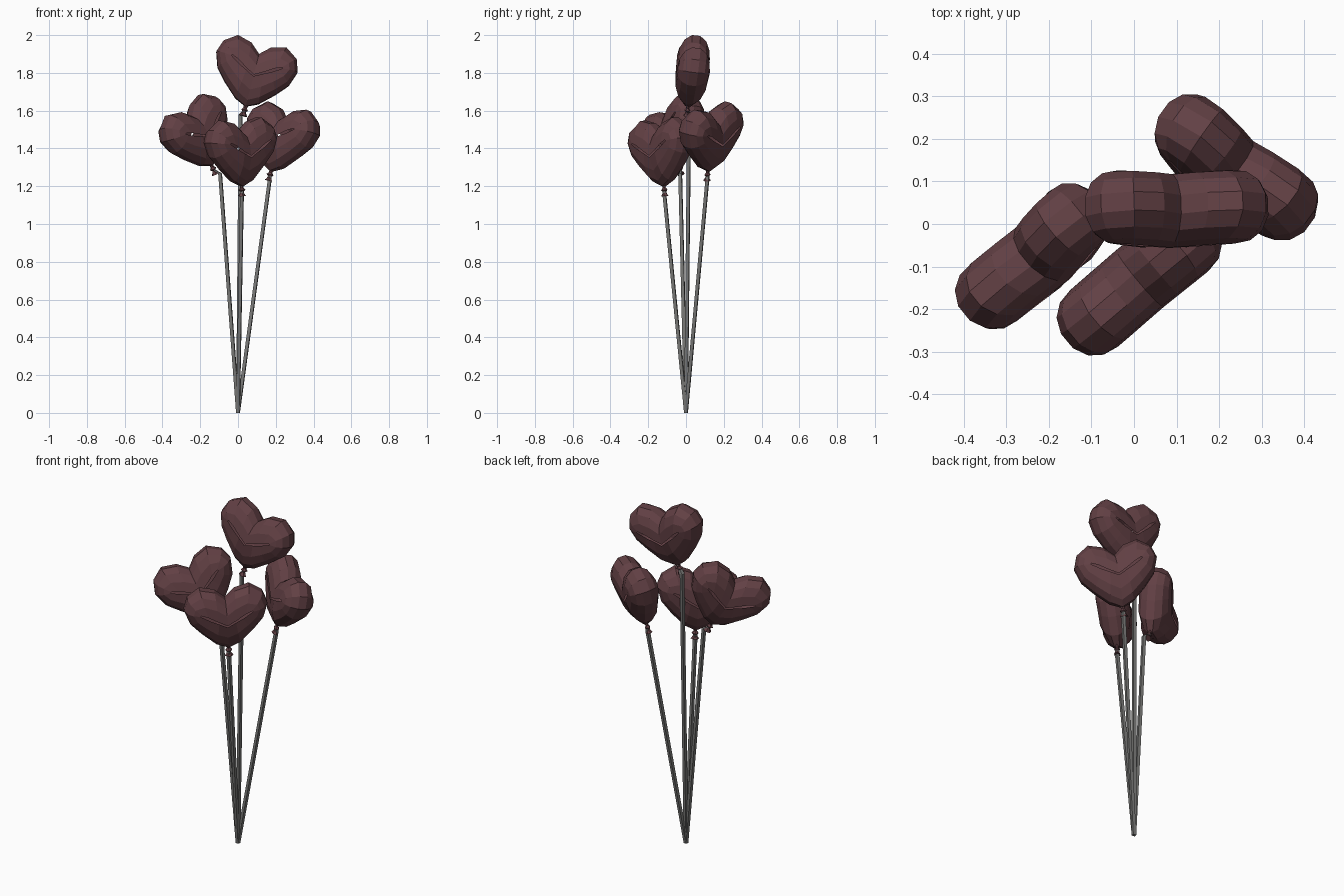
import bpy, bmesh
from math import radians, cos, sin, pi
from mathutils import Matrix, Vector

if "Cube" in bpy.data.objects:
    bpy.data.objects.remove(bpy.data.objects["Cube"])


def material(name, rgb):
    m = bpy.data.materials.new(name)
    m.use_nodes = True
    m.diffuse_color = (*rgb, 1)
    m.node_tree.nodes["Principled BSDF"].inputs["Base Color"].default_value = (*rgb, 1)
    return m


MAROON = material("dark_maroon", (0.122, 0.051, 0.058))
GREY = material("string_grey", (0.18, 0.18, 0.175))


def finish(bm, name, mat, matrix=Matrix()):
    bmesh.ops.remove_doubles(bm, verts=bm.verts, dist=0.0005)
    bmesh.ops.recalc_face_normals(bm, faces=bm.faces)
    mesh = bpy.data.meshes.new(name)
    bm.to_mesh(mesh)
    bm.free()
    mesh.materials.append(mat)
    ob = bpy.data.objects.new(name, mesh)
    ob.matrix_world = matrix
    bpy.context.collection.objects.link(ob)


def bridge(bm, a, b, closed=True):
    n = len(a)
    for i in range(n if closed else n - 1):
        j = (i + 1) % n
        bm.faces.new((a[i], a[j], b[j], b[i]))


# Half outline from tip to notch, each point paired with its spine point on the face
OUTLINE = [(0, 0), (.063, .03), (.138, .10), (.195, .165), (.222, .245),
           (.2, .31), (.132, .357), (.053, .336), (0, .287)]
SPINE = [(0, .156), (.045, .18), (.085, .2), (.125, .225), (.14, .235),
         (.135, .24), (.1, .225), (.045, .19), (0, .165)]
# Inset amount and depth of the loops from rim to spine
LOOPS = [(0, .022), (.2, .058), (.55, .08), (1, .087)]


def heart(name, matrix):
    bm = bmesh.new()
    for side in (1, -1):
        previous = {}
        for t, depth in LOOPS:
            for face in (1, -1):
                loop = []
                for k, (o, s) in enumerate(zip(OUTLINE, SPINE)):
                    p = Vector(o).lerp(Vector(s), t)
                    d = depth * (0.6 + 0.4 * t if k == 0 else 1)
                    loop.append(bm.verts.new((side * p.x, face * d, p.y)))
                if face in previous:
                    bridge(bm, previous[face], loop, closed=False)
                previous[face] = loop
            if t == 0:
                bridge(bm, previous[1], previous[-1], closed=False)
    bmesh.ops.remove_doubles(bm, verts=bm.verts, dist=0.0005)
    finish(bm, name, MAROON, matrix)


def knot(name, matrix):
    bm = bmesh.new()
    rings = []
    for z, r, twist in ((.012, .014, 0), (-.008, .01, .3), (-.02, .02, .6),
                        (-.03, .009, .9), (-.052, .023, 1.2)):
        rings.append([bm.verts.new((r * cos(i * pi / 3 + twist), r * .8 * sin(i * pi / 3 + twist), z))
                      for i in range(6)])
    for a, b in zip(rings, rings[1:]):
        bridge(bm, a, b)
    bm.faces.new(rings[0])
    bm.faces.new(rings[-1])
    finish(bm, name, MAROON, matrix)


def string(name, points, r=.0125):
    bm = bmesh.new()
    rings = []
    for p in points:
        rings.append([bm.verts.new((p[0] + r * cos(i * pi / 2 + .6), p[1] + r * sin(i * pi / 2 + .6), p[2]))
                      for i in range(4)])
    for a, b in zip(rings, rings[1:]):
        bridge(bm, a, b)
    bm.faces.new(rings[0])
    bm.faces.new(rings[-1])
    finish(bm, name, GREY)


# name, tip position, yaw, backward pitch, roll, offset of the string bend from the knot
BALLOONS = [
    ("top", (.04, .01, 1.622), 2, 7, 14.5, (-.02, .01)),
    ("left", (.175, .115, 1.28), -36, 13, 10, (0, 0)),
    ("right", (-.14, -.035, 1.31), 39, 8, -25, (.035, 0)),
    ("front", (.02, -.116, 1.2), 40, -2, -4, (0, 0)),
]
for name, tip, yaw, pitch, roll, bend in BALLOONS:
    m = (Matrix.Translation(tip) @ Matrix.Rotation(radians(yaw), 4, "Z")
         @ Matrix.Rotation(radians(-pitch), 4, "X") @ Matrix.Rotation(radians(roll), 4, "Y"))
    heart(name + "_heart_balloon", m)
    knot(name + "_balloon_knot", m)
    end = m @ Vector((0, 0, -.025))
    low = end + Vector((bend[0], bend[1], -.02))
    string(name + "_string", [(0, 0, 0), low, end])
